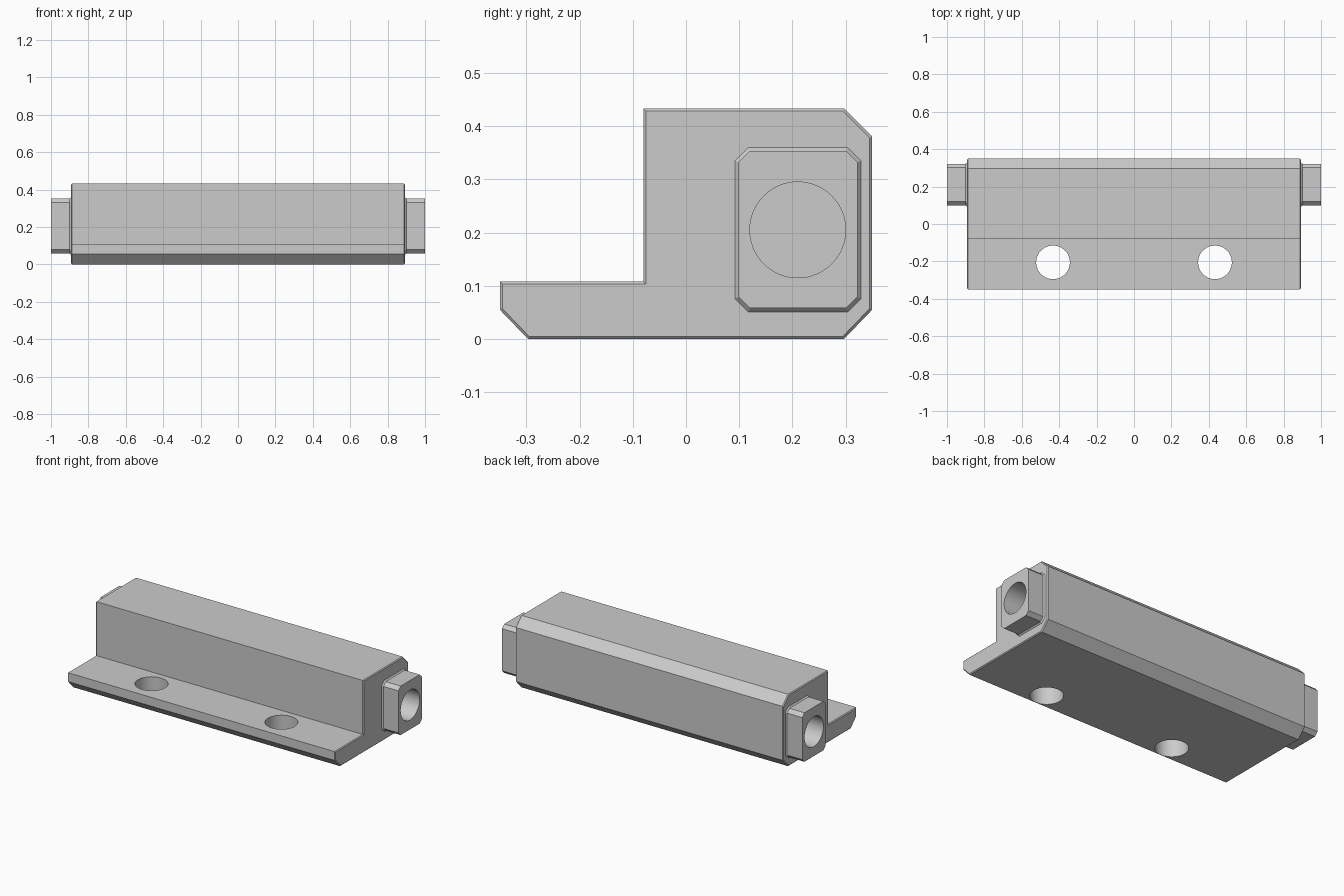
import bpy, bmesh, math
from mathutils import Vector

if "Cube" in bpy.data.objects:
    bpy.data.objects.remove(bpy.data.objects["Cube"], do_unlink=True)

grey = bpy.data.materials.new("light grey metal")
grey.use_nodes = True
colour = (0.6, 0.6, 0.6, 1)
grey.diffuse_color = colour
grey.node_tree.nodes["Principled BSDF"].inputs["Base Color"].default_value = colour


def inset(points, d):
    """Mitred inset of a counter-clockwise outline."""
    result = []
    for i, p in enumerate(points):
        p = Vector(p)
        a = (p - Vector(points[i - 1])).normalized()
        b = (Vector(points[(i + 1) % len(points)]) - p).normalized()
        n1, n2 = Vector((-a.y, a.x)), Vector((-b.y, b.x))
        result.append(p + (n1 + n2) * d / (1 + n1.dot(n2)))
    return result


def loft(name, outline, sections):
    """Extrude a (y, z) outline along x through (x, inset) sections."""
    bm = bmesh.new()
    rings = [[bm.verts.new((x, p[0], p[1])) for p in inset(outline, d)] for x, d in sections]
    n = len(outline)
    for r, s in zip(rings, rings[1:]):
        for i in range(n):
            j = (i + 1) % n
            bm.faces.new((r[i], r[j], s[j], s[i]))
    bm.faces.new(rings[0][::-1])
    bm.faces.new(rings[-1])
    bmesh.ops.recalc_face_normals(bm, faces=bm.faces)
    mesh = bpy.data.meshes.new(name)
    bm.to_mesh(mesh)
    bm.free()
    obj = bpy.data.objects.new(name, mesh)
    bpy.context.collection.objects.link(obj)
    mesh.materials.append(grey)
    return obj


def cutter(location, depth, rotation=(0, 0, 0)):
    bpy.ops.mesh.primitive_cylinder_add(vertices=64, radius=0.09, depth=depth,
                                        location=location, rotation=rotation)
    obj = bpy.context.object
    obj.name = "hole_cutter"
    obj.hide_render = True
    obj.data.materials.append(grey)
    return obj


def drill(obj, cutters):
    bpy.ops.object.select_all(action="DESELECT")
    obj.select_set(True)
    bpy.context.view_layer.objects.active = obj
    for c in cutters:
        mod = obj.modifiers.new("hole", "BOOLEAN")
        mod.operation, mod.solver, mod.object = "DIFFERENCE", "EXACT", c
        bpy.ops.object.modifier_apply(modifier=mod.name)
    bpy.ops.object.shade_smooth_by_angle(angle=math.radians(20))


# L-shaped body with chamfered corners and finely chamfered ends
body_outline = [(-0.35, 0.055), (-0.297, 0), (0.297, 0), (0.35, 0.055), (0.35, 0.38),
                (0.297, 0.433), (-0.08, 0.433), (-0.08, 0.108), (-0.35, 0.108)]
body = loft("body", body_outline,
            [(-0.892, 0.005), (-0.887, 0), (0.887, 0), (0.892, 0.005)])

# End bosses, flared where they meet the body
c, y0, y1, z0, z1 = 0.025, 0.092, 0.329, 0.051, 0.36
boss_outline = [(y0, z0 + c), (y0 + c, z0), (y1 - c, z0), (y1, z0 + c),
                (y1, z1 - c), (y1 - c, z1), (y0 + c, z1), (y0, z1 - c)]
bosses, bores = [], []
for side, s in (("left", 1), ("right", -1)):
    bosses.append(loft(side + "_boss", boss_outline,
                       [(s * 0.888, 0), (s * 0.892, 0), (s * 0.9, 0.007), (s, 0.007)]))
    # Blind bore running through the boss into the body
    bores.append(cutter((s * 0.86, 0.21, 0.205), 0.32, (0, math.pi / 2, 0)))

# Mounting holes through the flange
mounts = [cutter((s * 0.433, -0.205, 0.05), 0.3) for s in (-1, 1)]

drill(body, mounts + bores)
for boss, bore in zip(bosses, bores):
    drill(boss, [bore])
for obj in mounts + bores:
    bpy.data.objects.remove(obj, do_unlink=True)
